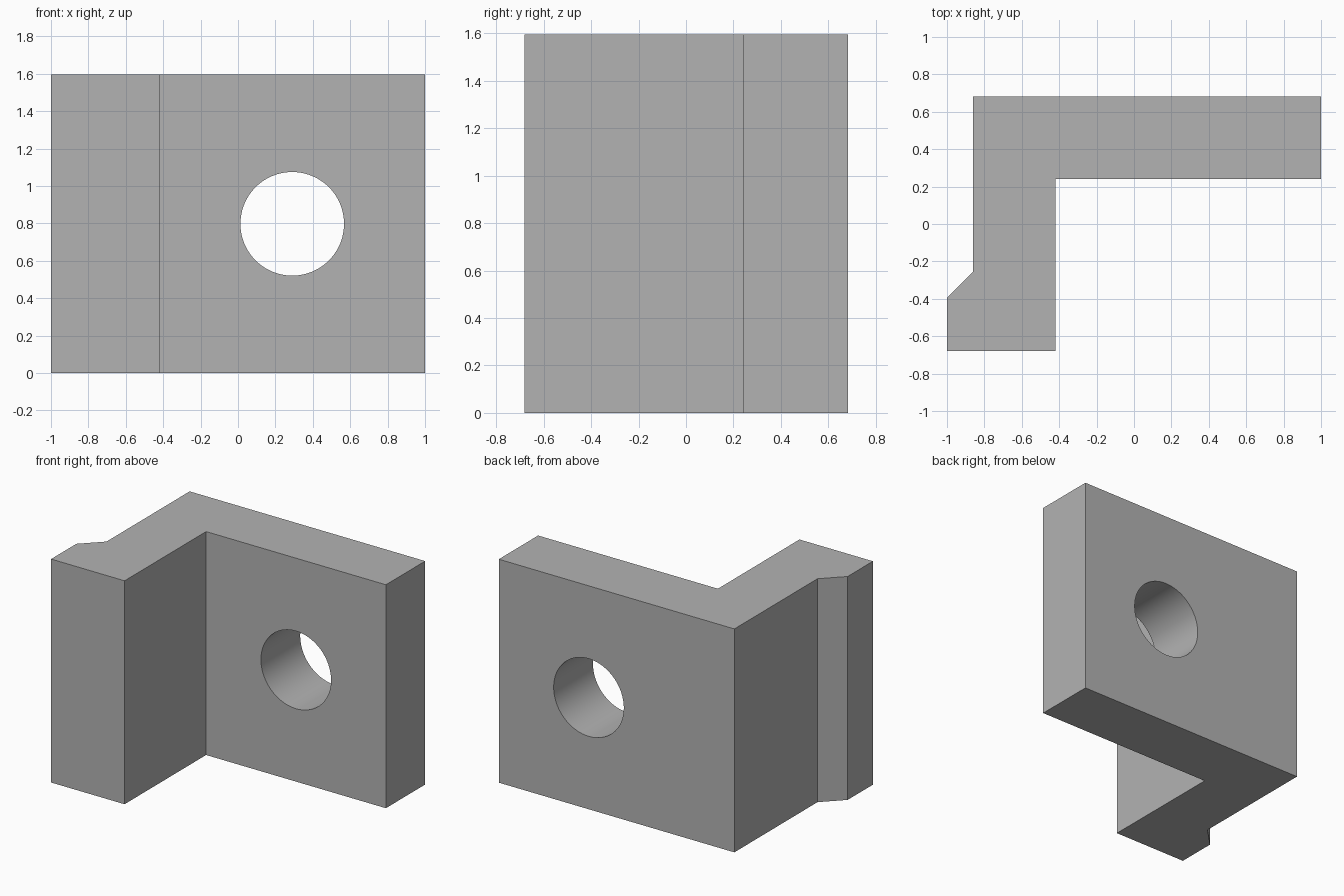
import bpy
import bmesh
from mathutils import Matrix, Vector
from math import pi, radians

HEIGHT = 1.595
HOLE_CENTRE = Vector((0.29, 0.46, HEIGHT / 2))
HOLE_RADIUS = 0.277

cube = bpy.data.objects.get("Cube")
if cube:
    bpy.data.objects.remove(cube, do_unlink=True)

grey = bpy.data.materials.new("plain grey")
grey.use_nodes = True
colour = (0.45, 0.45, 0.45, 1)
grey.diffuse_color = colour
grey.node_tree.nodes["Principled BSDF"].inputs["Base Color"].default_value = colour


def add_object(name, bm):
    bmesh.ops.recalc_face_normals(bm, faces=bm.faces)
    mesh = bpy.data.meshes.new(name)
    bm.to_mesh(mesh)
    bm.free()
    mesh.materials.append(grey)
    obj = bpy.data.objects.new(name, mesh)
    bpy.context.collection.objects.link(obj)
    return obj


# Angle bracket: L-shaped plan with a chamfered lip on the foot
plan = [(-1, -0.68), (-0.42, -0.68), (-0.42, 0.24), (1, 0.24),
        (1, 0.683), (-0.86, 0.683), (-0.86, -0.255), (-1, -0.395)]
bm = bmesh.new()
base = bm.faces.new([bm.verts.new((x, y, 0)) for x, y in plan])
walls = bmesh.ops.extrude_face_region(bm, geom=[base], use_keep_orig=True)
top = [v for v in walls["geom"] if isinstance(v, bmesh.types.BMVert)]
bmesh.ops.translate(bm, verts=top, vec=(0, 0, HEIGHT))
bracket = add_object("angle_bracket", bm)

# Round bolt hole through the long plate
bm = bmesh.new()
bmesh.ops.create_cone(bm, cap_ends=True, segments=96, radius1=HOLE_RADIUS,
                      radius2=HOLE_RADIUS, depth=0.8,
                      matrix=Matrix.Translation(HOLE_CENTRE) @ Matrix.Rotation(pi / 2, 4, "X"))
cutter = add_object("hole_cutter", bm)

cut = bracket.modifiers.new("bolt hole", "BOOLEAN")
cut.operation = "DIFFERENCE"
cut.solver = "EXACT"
cut.object = cutter

bpy.ops.object.select_all(action="DESELECT")
bracket.select_set(True)
bpy.context.view_layer.objects.active = bracket
bpy.ops.object.modifier_apply(modifier=cut.name)
bpy.data.objects.remove(cutter, do_unlink=True)

# Smooth hole wall with crisp plate edges
bpy.ops.object.shade_smooth_by_angle(angle=radians(30))
